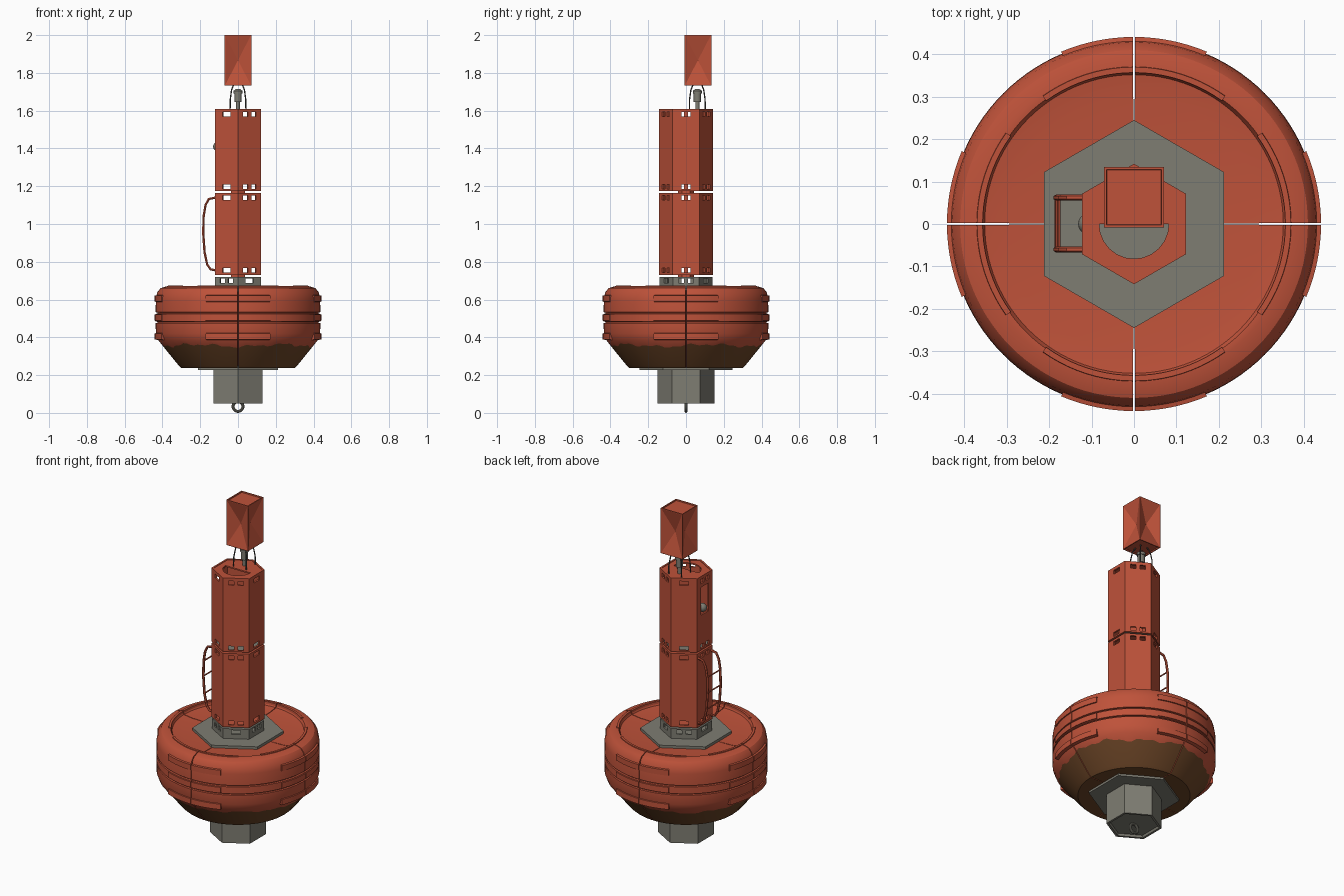
import bpy, bmesh, math
from mathutils import Matrix, Vector

cube = bpy.data.objects.get("Cube")
if cube:
    bpy.data.objects.remove(cube, do_unlink=True)

TAU = math.tau
AXES = [i * TAU / 4 for i in range(4)]


def material(name, rgb):
    m = bpy.data.materials.new(name)
    m.use_nodes = True
    m.diffuse_color = (*rgb, 1)
    m.node_tree.nodes["Principled BSDF"].inputs["Base Color"].default_value = (*rgb, 1)
    return m


RED = material("buoy red", (0.52, 0.085, 0.042))
BROWN = material("waterline brown", (0.15, 0.06, 0.02))
GREY = material("weathered grey", (0.21, 0.205, 0.17))
DARK = material("dark wire", (0.06, 0.06, 0.055))


def finish(name, bm, mats, smooth=False):
    bmesh.ops.remove_doubles(bm, verts=bm.verts, dist=1e-5)
    bmesh.ops.recalc_face_normals(bm, faces=bm.faces)
    mesh = bpy.data.meshes.new(name)
    bm.to_mesh(mesh)
    bm.free()
    ob = bpy.data.objects.new(name, mesh)
    bpy.context.collection.objects.link(ob)
    for m in mats:
        mesh.materials.append(m)
    select(ob)
    if smooth:
        bpy.ops.object.shade_smooth_by_angle(angle=math.radians(32))
    return ob


def select(ob):
    bpy.ops.object.select_all(action='DESELECT')
    ob.select_set(True)
    bpy.context.view_layer.objects.active = ob


def lathe(bm, profile, n, start=TAU / 4, sweep=TAU, shift=None):
    """Sweep a closed (radius, height) profile round z; returns faces by profile edge."""
    full = abs(sweep - TAU) < 1e-6
    rings = []
    for i in range(n if full else n + 1):
        a = start + sweep * i / n
        pts = shift(profile, a) if shift else profile
        rings.append([bm.verts.new((r * math.cos(a), r * math.sin(a), z)) for r, z in pts])
    k = len(profile)
    edges = [[] for _ in range(k)]
    for i in range(n):
        p, q = rings[i], rings[(i + 1) % len(rings)]
        for j in range(k):
            edges[j].append(bm.faces.new((p[j], q[j], q[(j + 1) % k], p[(j + 1) % k])))
    if not full:
        bm.faces.new(rings[0])
        bm.faces.new(rings[-1])
    return edges


def prism(bm, points, z0, z1):
    low = [bm.verts.new((x, y, z0)) for x, y in points]
    high = [bm.verts.new((x, y, z1)) for x, y in points]
    bm.faces.new(low)
    bm.faces.new(high)
    for i in range(len(low)):
        j = (i + 1) % len(low)
        bm.faces.new((low[i], low[j], high[j], high[i]))


def hexagon(r):
    return [(r * math.cos(TAU / 4 + i * TAU / 6), r * math.sin(TAU / 4 + i * TAU / 6)) for i in range(6)]


def hex_block(name, r, z0, z1, mat):
    bm = bmesh.new()
    prism(bm, hexagon(r), z0, z1)
    return finish(name, bm, [mat])


def box(bm, centre, size, angle=0):
    mat = Matrix.Rotation(angle, 4, 'Z') @ Matrix.Translation(centre) @ Matrix.Diagonal((*size, 1))
    bmesh.ops.create_cube(bm, size=1, matrix=mat)


def cut(ob, bm):
    cutter = finish("cutter", bm, [])
    cutter.hide_render = True
    mod = ob.modifiers.new("cut", 'BOOLEAN')
    mod.operation, mod.solver, mod.object = 'DIFFERENCE', 'EXACT', cutter
    select(ob)
    bpy.ops.object.modifier_apply(modifier=mod.name)
    bpy.data.objects.remove(cutter, do_unlink=True)


def tube(name, points, radius, mat):
    curve = bpy.data.curves.new(name, 'CURVE')
    curve.dimensions = '3D'
    curve.bevel_depth, curve.bevel_resolution = radius, 1
    curve.use_fill_caps = True
    spline = curve.splines.new('POLY')
    spline.points.add(len(points) - 1)
    for p, co in zip(spline.points, points):
        p.co = (*co, 1)
    ob = bpy.data.objects.new(name, curve)
    bpy.context.collection.objects.link(ob)
    curve.materials.append(mat)
    select(ob)
    bpy.ops.object.convert(target='MESH')
    bpy.ops.object.shade_smooth_by_angle()


# Float: four quarters with narrow seams, two grooves and a wavy waterline
FLOAT = [(.12, .645), (.30, .648), (.352, .655), (.36, .67), (.375, .671), (.41, .66), (.428, .638),
         (.435, .60), (.436, .533), (.427, .531), (.427, .526), (.436, .524), (.436, .484),
         (.427, .482), (.427, .477), (.436, .475), (.435, .42), (.422, .385),
         (.40, .357), (.315, .252), (.30, .238), (.12, .243)]
WATER = FLOAT.index((.40, .357))


def wavy(profile, a):
    pts = list(profile)
    d = .006 * math.sin(5 * a) + .005 * math.sin(13 * a + 1) + .004 * math.sin(29 * a)
    r, z = pts[WATER]
    pts[WATER] = (r + .8 * d, z + d)
    return pts


for i, a in enumerate(AXES):
    bm = bmesh.new()
    edges = lathe(bm, FLOAT, 28, a + .006, TAU / 4 - .012, wavy)
    for strip in edges[WATER:-1]:
        for f in strip:
            f.material_index = 1
    finish(f"float_quarter_{i + 1}", bm, [RED, BROWN], True)

# Raised clamp plates across each seam, and ridges on the rim
bm = bmesh.new()
for a in AXES:
    for side in (.006, -.40):
        for z in (.605, .504, .405):
            plate = [(.42, z - .02), (.441, z - .016), (.441, z + .016), (.42, z + .02)]
            lathe(bm, plate, 8, a + side, .394)
    for side in (.006, -.62):
        lathe(bm, [(.355, .65), (.357, .675), (.37, .675), (.375, .65)], 10, a + side, .614)
finish("float_plates", bm, [RED], True)

# Flanges, neck and counterweight
hex_block("top_flange", .245, .64, .662, GREY)
hex_block("bottom_flange", .245, .228, .25, GREY)
bm = bmesh.new()
lathe(bm, [(0, .25), (.15, .25), (.15, .05), (.136, .05), (.13, .062), (0, .062)], 6)
finish("counterweight", bm, [GREY])
bpy.ops.mesh.primitive_torus_add(major_segments=24, minor_segments=10, major_radius=.026,
                                 minor_radius=.008, location=(0, 0, .034), rotation=(TAU / 4, 0, 0))
ring = bpy.context.object
ring.name = "mooring_ring"
ring.data.materials.append(GREY)
bpy.ops.object.shade_smooth_by_angle()


# Hollow hexagonal sections with small windows, one or two on alternate faces
def section(name, z0, z1, rows, mat, odd=0, panel=False, r=.142):
    bm = bmesh.new()
    lathe(bm, [(r, z0), (r, z1), (r - .012, z1), (r - .012, z0)], 6)
    ob = finish(name, bm, [mat])
    bm = bmesh.new()
    for i in range(6):
        for z in rows:
            pair = i % 2 != odd
            for t in ((-.025, .025) if pair else (0,)):
                box(bm, (r * .866, t, z), (.05, .03 if pair else .05, .024), i * TAU / 6)
    if panel:
        box(bm, (r * .866, 0, 1.463), (.05, .07, .165), TAU / 2)
    cut(ob, bm)


section("neck", .655, .72, [.70], GREY, odd=1, r=.14)
section("lower_tower", .73, 1.165, [.755, 1.14], RED)
section("upper_tower", 1.175, 1.61, [1.196, 1.58], RED, panel=True)
for name, z0, z1, mat in (("neck_lid", .713, .72, GREY), ("lower_tower_floor", .73, .738, RED),
                          ("lower_tower_lid", 1.157, 1.165, RED),
                          ("upper_tower_floor", 1.175, 1.18, GREY)):
    hex_block(name, .132, z0, z1, mat)
for name, z in (("lower_joint", .725), ("upper_joint", 1.17)):
    hex_block(name, .042, z - .008, z + .008, RED)

# Upper lid with a half-round opening
lid = hex_block("upper_tower_lid", .132, 1.599, 1.607, RED)
bm = bmesh.new()
prism(bm, [(.082 * math.cos(a), .082 * math.sin(a)) for a in
           (TAU / 2 + i * TAU / 24 for i in range(13))], 1.55, 1.65)
cut(lid, bm)

# Sensor ball in the side opening
bpy.ops.mesh.primitive_uv_sphere_add(segments=16, ring_count=8, radius=.024, location=(-.108, 0, 1.41))
ball = bpy.context.object
ball.name = "sensor_ball"
ball.data.materials.append(GREY)
bpy.ops.object.shade_smooth_by_angle()

# Ladder on the right side
RAIL = [(-.12, .755), (-.145, .76), (-.163, .785), (-.177, .85), (-.184, .95), (-.182, 1.04),
        (-.172, 1.1), (-.155, 1.132), (-.12, 1.14)]
for name, y in (("front", -.06), ("back", .062)):
    tube(f"ladder_{name}_rail", [(x, y, z) for x, z in RAIL], .007, RED)
for i, (x, z) in enumerate(RAIL[3:6]):
    tube(f"ladder_rung_{i + 1}", [(x, -.06, z), (x, .062, z)], .004, RED)

# Lamp and its wire cage
CY = .06
bm = bmesh.new()
lathe(bm, [(0, 1.605), (.011, 1.605), (.011, 1.645), (.019, 1.645), (.019, 1.69), (.024, 1.69),
           (.024, 1.705), (.01, 1.715), (0, 1.715)], 16)
bmesh.ops.translate(bm, verts=bm.verts, vec=(0, CY, 0))
finish("lamp", bm, [GREY], True)
for i, (sx, sy) in enumerate(((-1, -1), (1, -1), (1, 1), (-1, 1))):
    tube(f"cage_wire_{i + 1}", [(sx * d, CY + sy * d, z) for d, z in
                                ((.042, 1.6), (.041, 1.66), (.034, 1.71), (.022, 1.74))], .0035, DARK)

# Box reflector: framed sides folded inward to a point, shallow tray on top and bottom
bm = bmesh.new()
box(bm, (0, CY + .003, 1.867), (.142, .142, .266))
sides = [f for f in bm.faces if abs(f.normal.z) < .5]
ends = [f for f in bm.faces if abs(f.normal.z) > .5]
bmesh.ops.inset_individual(bm, faces=sides, thickness=.006)
for f in sides:
    bmesh.ops.poke(bm, faces=[f], offset=-.035)
bmesh.ops.inset_individual(bm, faces=ends, thickness=.008)
bmesh.ops.inset_individual(bm, faces=ends, thickness=.002, depth=-.006)
finish("box_reflector", bm, [RED])
